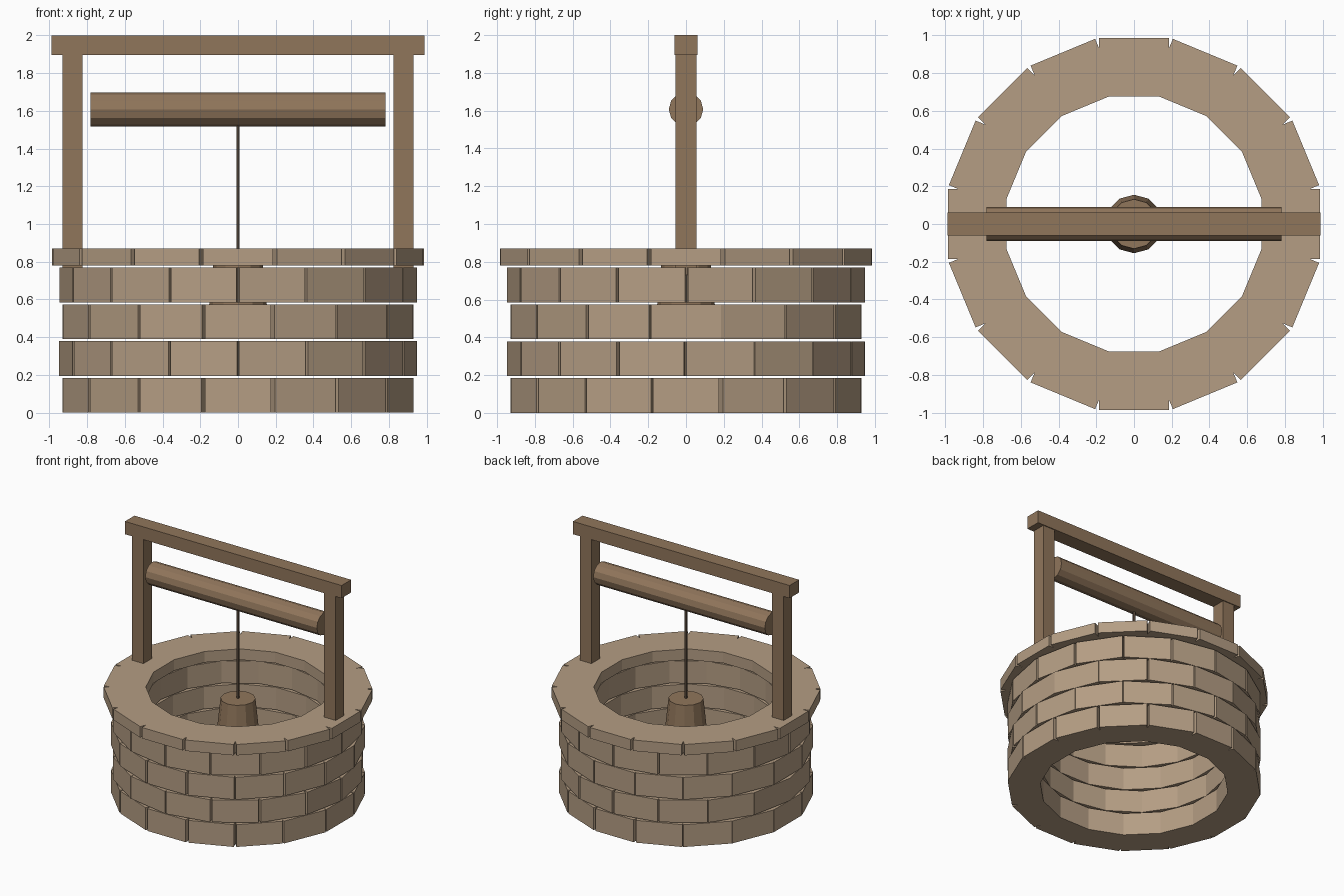
import bpy, bmesh, math, random
from mathutils import Matrix, Vector

if "Cube" in bpy.data.objects:
    bpy.data.objects.remove(bpy.data.objects["Cube"])

random.seed(4)
SIDES = 16
STEP = 2 * math.pi / SIDES


def material(name, rgb):
    m = bpy.data.materials.new(name)
    m.diffuse_color = (*rgb, 1)
    m.use_nodes = True
    m.node_tree.nodes["Principled BSDF"].inputs["Base Color"].default_value = m.diffuse_color
    return m


stone = material("stone", (0.46, 0.34, 0.23))
wood = material("wood", (0.28, 0.18, 0.105))
rope_mat = material("rope", (0.13, 0.09, 0.06))


def finish(name, bm, mat):
    mesh = bpy.data.meshes.new(name)
    bm.to_mesh(mesh)
    bm.free()
    mesh.materials.append(mat)
    obj = bpy.data.objects.new(name, mesh)
    bpy.context.collection.objects.link(obj)
    return obj


def add_box(bm, lo, hi, turn=0.0):
    lo, hi = Vector(lo), Vector(hi)
    mat = (Matrix.Rotation(turn, 4, 'Z') @ Matrix.Translation((lo + hi) / 2)
           @ Matrix.Diagonal((*(hi - lo), 1)))
    bmesh.ops.create_cube(bm, size=1, matrix=mat)


def box(name, lo, hi, mat):
    bm = bmesh.new()
    add_box(bm, lo, hi)
    return finish(name, bm, mat)


def cone(name, r_low, r_high, length, sides, matrix, mat):
    bm = bmesh.new()
    bmesh.ops.create_cone(bm, cap_ends=True, segments=sides, radius1=r_low,
                          radius2=r_high, depth=length, matrix=matrix)
    return finish(name, bm, mat)


def stone_ring(name, r_in, r_out, z0, z1, offset, widths):
    # Ring of separate rectangular blocks
    bm = bmesh.new()
    for i in range(SIDES):
        w = random.uniform(*widths) / 2
        add_box(bm, (r_in, -w, z0), (r_out, w, z1), (i + offset) * STEP)
    return finish(name, bm, stone)


# Four staggered wall courses and the overhanging cap
for row in range(4):
    z = row * 0.195
    stone_ring(f"wall_course_{row + 1}", 0.69, 0.93, z, z + 0.184,
               0.5 * (row % 2), (0.345, 0.37))
stone_ring("cap_stones", 0.675, 0.985, 0.78, 0.87, 0, (0.37, 0.37))

# Timber frame
for side, s in (("left", -1), ("right", 1)):
    c = s * 0.876
    box(f"{side}_post", (c - 0.053, -0.055, 0.73), (c + 0.053, 0.055, 1.9), wood)
box("top_beam", (-0.987, -0.062, 1.895), (0.987, 0.062, 2.0), wood)

# Winding roller
cone("roller", 0.091, 0.091, 1.564, 12,
     Matrix.Translation((0, 0, 1.607)) @ Matrix.Rotation(math.pi / 2, 4, 'Y'), wood)

# Rope and hanging bucket
cone("rope", 0.01, 0.01, 0.825, 6, Matrix.Translation((0, 0, 1.1925)), rope_mat)
cone("bucket", 0.155, 0.131, 0.235, 12, Matrix.Translation((0, 0, 0.6675)), wood)
